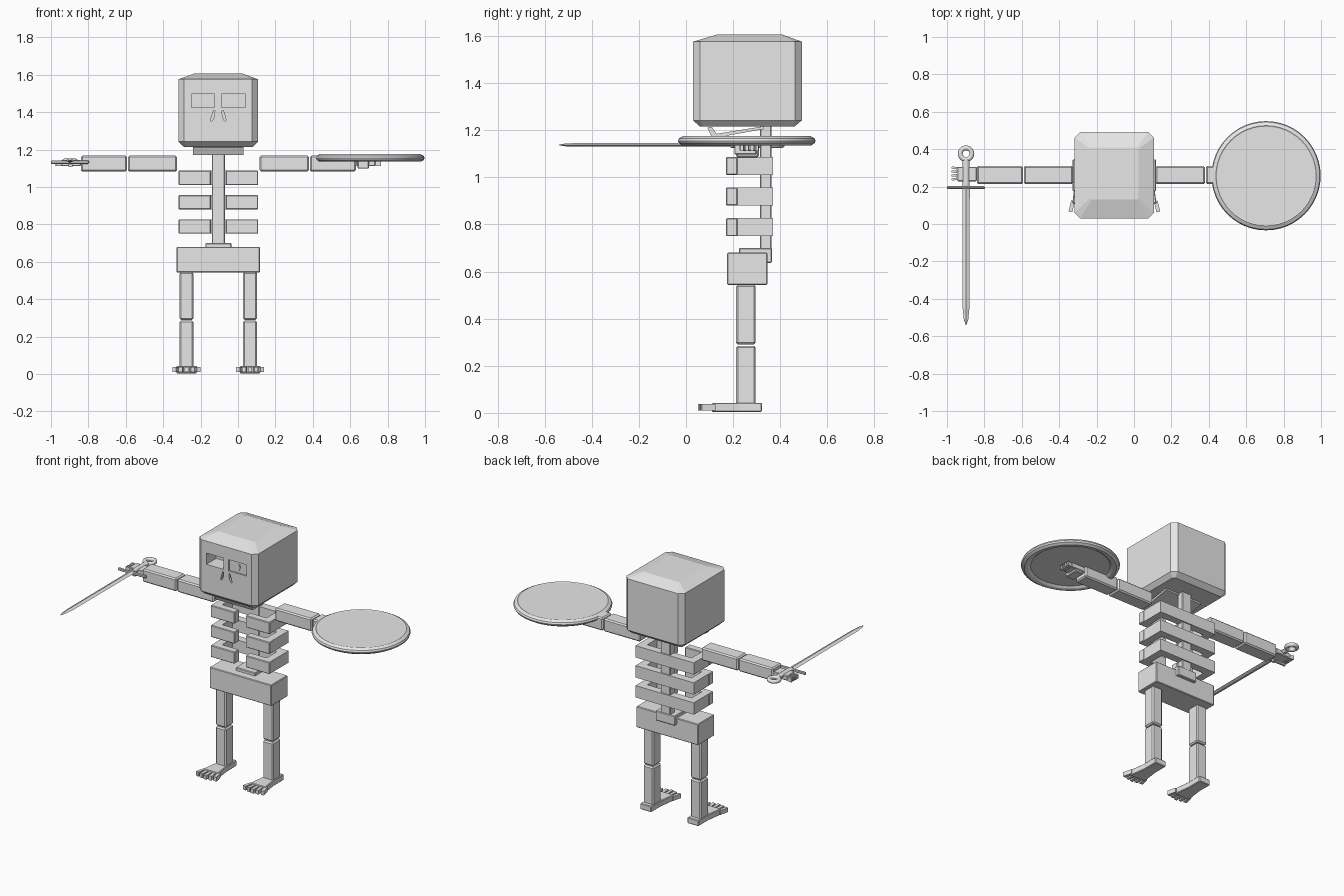
import bpy, bmesh, math
from mathutils import Vector, Matrix

if "Cube" in bpy.data.objects:
    bpy.data.objects.remove(bpy.data.objects["Cube"])

grey = bpy.data.materials.new("bone_grey")
grey.diffuse_color = (0.8, 0.8, 0.8, 1)
grey.use_nodes = True
grey.node_tree.nodes["Principled BSDF"].inputs["Base Color"].default_value = grey.diffuse_color
CX = -0.105  # centre line of the body


def finish(name, bm, bevel=0.0, smooth=False):
    bmesh.ops.recalc_face_normals(bm, faces=bm.faces)
    me = bpy.data.meshes.new(name)
    bm.to_mesh(me)
    bm.free()
    ob = bpy.data.objects.new(name, me)
    bpy.context.collection.objects.link(ob)
    me.materials.append(grey)
    if bevel:
        m = ob.modifiers.new("bevel", 'BEVEL')
        m.width, m.segments = bevel, 1
    if smooth:
        bpy.ops.object.select_all(action='DESELECT')
        ob.select_set(True)
        bpy.context.view_layer.objects.active = ob
        bpy.ops.object.shade_smooth_by_angle(angle=math.radians(25))
    return ob


def loft(bm, rings):
    """Skin a stack of equal-length rings and cap both ends."""
    rows = [[bm.verts.new(p) for p in r] for r in rings]
    n = len(rows[0])
    for a, b in zip(rows, rows[1:]):
        for i in range(n):
            j = (i + 1) % n
            bm.faces.new((a[i], a[j], b[j], b[i]))
    bm.faces.new(rows[0][::-1])
    bm.faces.new(rows[-1])


def add_box(bm, x0, x1, y0, y1, z0, z1, rot=0.0):
    c = Vector(((x0 + x1) / 2, (y0 + y1) / 2, (z0 + z1) / 2))
    bmesh.ops.create_cube(bm, size=1, matrix=Matrix.Translation(c) @ Matrix.Rotation(rot, 4, 'Z')
                          @ Matrix.Diagonal((x1 - x0, y1 - y0, z1 - z0, 1)))


def box(name, *b, bevel=0.004):
    bm = bmesh.new()
    add_box(bm, *b)
    return finish(name, bm, bevel)


def prism(bm, pts, axis, lo, hi):
    """Extrude a 2D outline along x, y or z."""
    put = {'x': lambda p, t: (t, p[0], p[1]), 'y': lambda p, t: (p[0], t, p[1]),
           'z': lambda p, t: (p[0], p[1], t)}[axis]
    loft(bm, [[put(p, t) for p in pts] for t in (lo, hi)])


def octagon(x0, x1, y0, y1, z, c):
    return [(x0 + c, y0, z), (x1 - c, y0, z), (x1, y0 + c, z), (x1, y1 - c, z),
            (x1 - c, y1, z), (x0 + c, y1, z), (x0, y1 - c, z), (x0, y0 + c, z)]


# Skull: chamfered block with a sloped crown
bm = bmesh.new()
loft(bm, [octagon(-0.29, 0.08, 0.06, 0.46, 1.215, 0.012),
          octagon(-0.318, 0.106, 0.03, 0.492, 1.242, 0.03),
          octagon(-0.318, 0.106, 0.03, 0.492, 1.576, 0.03),
          octagon(-0.235, 0.025, 0.13, 0.41, 1.606, 0.008)])
skull = finish("skull", bm)

# Eye sockets and nose slits cut into the face
bm = bmesh.new()
add_box(bm, -0.248, -0.125, 0.0, 0.13, 1.425, 1.498)
add_box(bm, -0.088, 0.040, 0.0, 0.04, 1.425, 1.498)
for s in (-1, 1):
    slit = [(0.019, 1.408), (0.026, 1.408), (0.037, 1.375), (0.042, 1.352),
            (0.034, 1.352), (0.022, 1.372)]
    prism(bm, [(CX + s * x, z) for x, z in slit], 'y', 0.0, 0.05)
cutter = finish("face_cutter", bm)
cutter.hide_render = True
cutter.hide_set(True)
cut = skull.modifiers.new("face_cut", 'BOOLEAN')
cut.object, cut.operation, cut.solver = cutter, 'DIFFERENCE', 'EXACT'

# Slim pupils
for x, y in ((-0.19, 0.125), (-0.018, 0.034)):
    bm = bmesh.new()
    prism(bm, [(x, 1.443), (x + 0.008, 1.46), (x + 0.005, 1.482), (x - 0.006, 1.482),
               (x - 0.008, 1.46)], 'y', y, y + 0.008)
    finish("pupil", bm)

# Jaw wedge
bm = bmesh.new()
prism(bm, [(0.09, 1.212), (0.11, 1.17), (0.135, 1.17), (0.33, 1.205), (0.33, 1.217), (0.13, 1.185),
           (0.11, 1.214)], 'x', -0.24, 0.03)
finish("jaw", bm)

# Spine, with its foot hooked over the back of the pelvis
box("spine", -0.14, -0.07, 0.315, 0.362, 0.64, 1.22)
box("spine_foot", -0.175, -0.035, 0.225, 0.362, 0.67, 0.70)
box("spine_hook", -0.175, -0.035, 0.34, 0.365, 0.637, 0.70)

# Ribs: open hoop behind, two bars in front
for z in (0.75, 0.88, 1.01):
    bm = bmesh.new()
    half = [(0.21, 0.215), (0.21, 0.37)]
    inner = [(0.16, 0.32), (0.16, 0.215)]
    pts = [(CX + x, y) for x, y in half] + [(CX - x, y) for x, y in half[::-1]]
    pts += [(CX - x, y) for x, y in inner[::-1]] + [(CX + x, y) for x, y in inner]
    prism(bm, pts, 'z', z, z + 0.077)
    finish("rib_hoop", bm)
    for s in (-1, 1):
        a, b = sorted((CX + s * 0.04, CX + s * 0.213))
        box("rib_front", a, b, 0.17, 0.219, z, z + 0.077)

box("pelvis", -0.328, 0.117, 0.175, 0.345, 0.543, 0.68)

for s in (-1, 1):
    # Legs
    lx = CX + s * 0.17
    box("thigh", lx - 0.037, lx + 0.037, 0.213, 0.296, 0.29, 0.545, bevel=0.008)
    box("shin", lx - 0.037, lx + 0.037, 0.213, 0.296, 0.035, 0.285, bevel=0.008)
    # Feet flare toward five toes
    bm = bmesh.new()
    prism(bm, [(lx - 0.055, 0.11), (lx + 0.055, 0.11), (lx + 0.04, 0.225), (lx + 0.04, 0.322),
               (lx - 0.04, 0.322), (lx - 0.04, 0.225)], 'z', 0.004, 0.043)
    finish("foot", bm, 0.004)
    bm = bmesh.new()
    for i in range(-2, 3):
        x = lx + i * 0.029
        y = 0.082 + 0.006 * abs(i)
        add_box(bm, x - 0.01, x + 0.01, y - 0.03, y + 0.03, 0.01, 0.038, i * 0.12)
    finish("toes", bm)
    # Arms
    for name, a, b in (("upper_arm", 0.22, 0.484), ("forearm", 0.489, 0.735)):
        x0, x1 = sorted((CX + s * a, CX + s * b))
        box(name, x0, x1, 0.213, 0.31, 1.083, 1.167, bevel=0.008)
    # Hands with curled fingers and a thumb
    x0, x1 = sorted((CX + s * 0.735, CX + s * 0.84))
    box("palm", x0, x1, 0.228, 0.305, 1.112, 1.145)
    bm = bmesh.new()
    x0, x1 = sorted((CX + s * 0.84, CX + s * 0.87))
    for i in range(4):
        y = 0.24 + i * 0.02
        add_box(bm, x0, x1, y - 0.006, y + 0.006, 1.112, 1.138, s * (i - 1.5) * 0.1)
    x0, x1 = sorted((CX + s * 0.78, CX + s * 0.80))
    add_box(bm, x0, x1, 0.205, 0.23, 1.108, 1.13)
    finish("fingers", bm)

# Sword: pointed blade, crossguard, grip and ring pommel
SX, SZ = -0.898, 1.138
bm = bmesh.new()
rings = []
for y, w in ((0.19, 0.02), (-0.45, 0.018), (-0.51, 0.012), (-0.54, 0.002)):
    t = 0.008 * min(1, w / 0.016)
    rings.append([(SX - w, y, SZ), (SX, y, SZ - t), (SX + w, y, SZ), (SX, y, SZ + t)])
loft(bm, rings)
finish("blade", bm)
box("crossguard", -1.0, -0.797, 0.188, 0.202, 1.124, 1.142)
bm = bmesh.new()
grip = [(SX + 0.018 * math.cos(a), SZ + 0.014 * math.sin(a))
        for a in (i * math.pi / 6 for i in range(12))]
prism(bm, grip, 'y', 0.2, 0.345)
finish("grip", bm, smooth=True)
bpy.ops.mesh.primitive_torus_add(major_segments=24, minor_segments=8, major_radius=0.031,
                                 minor_radius=0.013, location=(SX, 0.376, SZ))
pommel = bpy.context.object
pommel.name = "pommel_ring"
pommel.data.materials.append(grey)
bpy.ops.object.shade_smooth_by_angle(angle=math.radians(60))

# Shield: flat round plate with a rolled rim and a shallow hollow underneath
bm = bmesh.new()
profile = [(0.235, 1.148), (0.25, 1.137), (0.272, 1.135), (0.288, 1.145), (0.292, 1.155),
           (0.287, 1.166), (0.268, 1.176), (0.262, 1.173)]
loft(bm, [[(0.706 + r * math.cos(a), 0.258 + r * math.sin(a), z)
           for a in (i * math.tau / 48 for i in range(48))] for r, z in profile])
finish("shield", bm, smooth=True)
# Strap under the shield
box("shield_strap", 0.64, 0.70, 0.205, 0.30, 1.098, 1.15)
